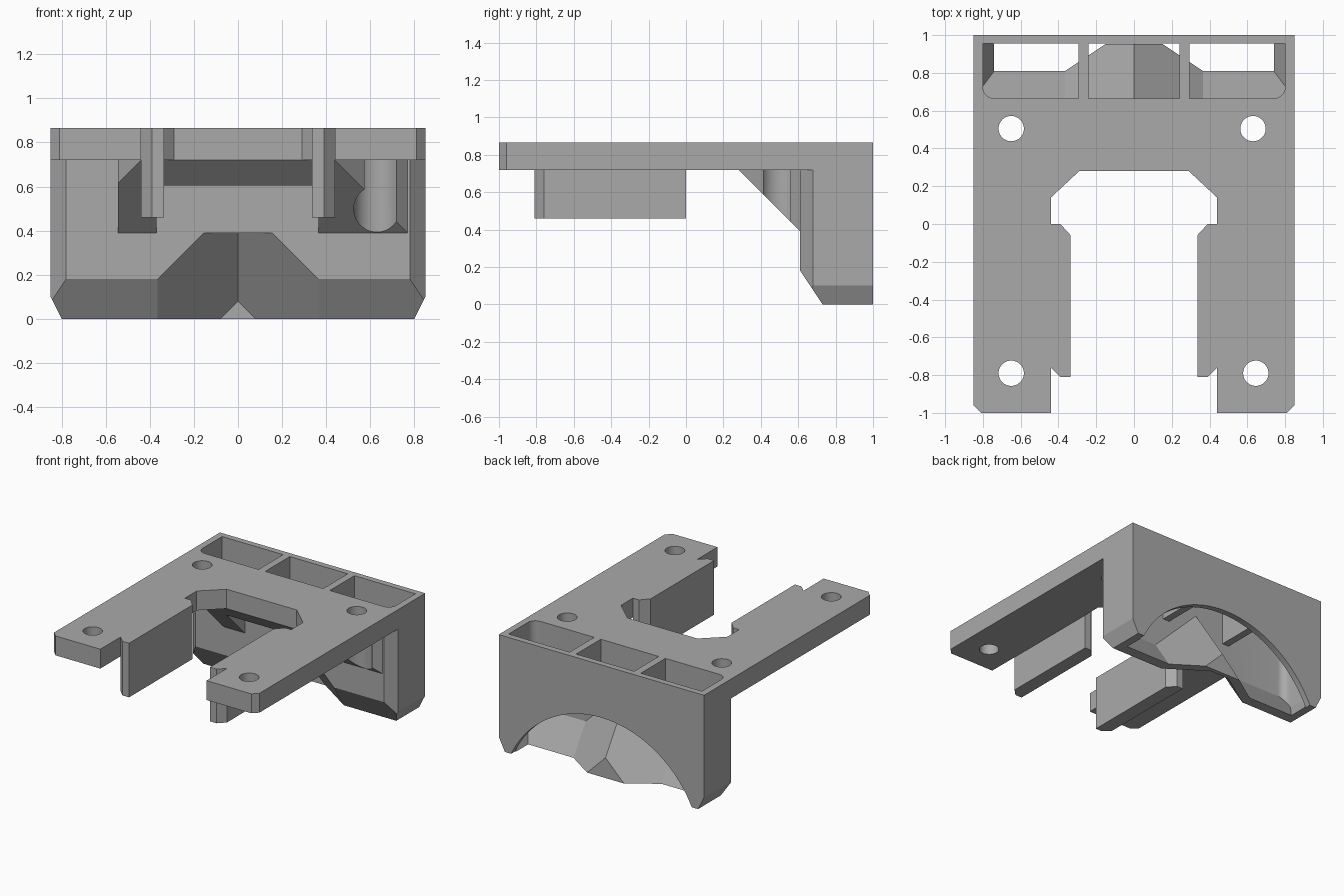
import bpy
import bmesh
import math

cube = bpy.data.objects.get("Cube")
if cube:
    bpy.data.objects.remove(cube, do_unlink=True)

grey = bpy.data.materials.new("plain grey")
grey.use_nodes = True
GREY = (0.4, 0.4, 0.4, 1)
grey.diffuse_color = GREY
grey.node_tree.nodes["Principled BSDF"].inputs["Base Color"].default_value = GREY


def finish(name, bm):
    bmesh.ops.recalc_face_normals(bm, faces=bm.faces)
    mesh = bpy.data.meshes.new(name)
    bm.to_mesh(mesh)
    bm.free()
    mesh.materials.append(grey)
    ob = bpy.data.objects.new(name, mesh)
    bpy.context.collection.objects.link(ob)
    return ob


def prism(name, pts, lo, hi, axis="z"):
    """Extrude a 2D profile along one axis."""
    place = {"x": lambda a, b, t: (t, a, b),
             "y": lambda a, b, t: (a, t, b),
             "z": lambda a, b, t: (a, b, t)}[axis]
    bm = bmesh.new()
    low = [bm.verts.new(place(a, b, lo)) for a, b in pts]
    high = [bm.verts.new(place(a, b, hi)) for a, b in pts]
    bm.faces.new(low)
    bm.faces.new(high)
    n = len(pts)
    for i in range(n):
        j = (i + 1) % n
        bm.faces.new((low[i], low[j], high[j], high[i]))
    return finish(name, bm)


def box(name, x0, x1, y0, y1, z0, z1):
    return prism(name, [(x0, y0), (x1, y0), (x1, y1), (x0, y1)], z0, z1)


def disc(cx, cy, r, n=48):
    return [(cx + r * math.cos(2 * math.pi * i / n),
             cy + r * math.sin(2 * math.pi * i / n)) for i in range(n)]


def mirrored(half):
    """Complete a profile given its +x half."""
    return half + [(-x, y) for x, y in reversed(half)]


def combine(target, tool, operation="DIFFERENCE"):
    mod = target.modifiers.new("combine", "BOOLEAN")
    mod.operation = operation
    mod.solver = "EXACT"
    mod.object = tool
    bpy.context.view_layer.update()
    graph = bpy.context.evaluated_depsgraph_get()
    mesh = bpy.data.meshes.new_from_object(target.evaluated_get(graph))
    target.modifiers.clear()
    target.data = mesh
    bpy.data.objects.remove(tool, do_unlink=True)


def valley(name, top, y0, y1, base=-0.1, slope=1.5):
    """Gabled wedge whose ridge falls toward the back."""
    bm = bmesh.new()
    rings = []
    for y in (y0, y1):
        peak = top - slope * (y - 0.61)
        half = peak - base
        rings.append([bm.verts.new(p) for p in
                      ((-half, y, base), (half, y, base), (0, y, peak))])
    a, b = rings
    bm.faces.new(a)
    bm.faces.new(b)
    for i in range(3):
        j = (i + 1) % 3
        bm.faces.new((a[i], a[j], b[j], b[i]))
    return finish(name, bm)


def bottom_slope(name, y_foot):
    """Sloped wedge under the front wall, reaching z = 0 at y_foot."""
    return prism(name, [(y_foot + 0.1, -0.15), (0.4, -0.15),
                        (0.4, 1.5 * (y_foot - 0.4))], -1, 1, "x")


# Mounting plate with its U-shaped opening
bracket = prism("mounting_bracket", mirrored([
    (0.29, 0.28), (0.44, 0.14), (0.44, 0), (0.39, 0), (0.335, -0.06),
    (0.335, -0.81), (0.39, -0.81), (0.44, -0.76), (0.44, -1),
    (0.81, -1), (0.85, -0.96), (0.85, 1)]), 0.72, 0.865)

# Guide rails below the plate
for s in (1, -1):
    rail = prism("guide_rail", [(s * x, y) for x, y in (
        (0.335, -0.81), (0.39, -0.81), (0.44, -0.76), (0.44, 0),
        (0.39, 0), (0.335, -0.06))], 0.46, 0.8)
    combine(bracket, rail, "UNION")

# Rear housing with bevelled lower edges
housing = prism("rear_housing", mirrored(
    [(0.78, 0.61), (0.85, 0.68), (0.85, 1)]), 0, 0.8)
combine(housing, bottom_slope("front_bevel", 0.73))
for s in (1, -1):
    combine(housing, prism("side_bevel", [
        (s * 0.75, -0.1), (s * 0.9, -0.1), (s * 0.9, 0.2)], 0.5, 1.1, "y"))
combine(housing, valley("front_valley", 0.545, 0.5, 0.92))

# Sloped brace between plate and housing
brace = prism("brace", [(-0.44, 0.28), (0.44, 0.28), (0.77, 0.61),
                        (0.77, 0.63), (-0.545, 0.63), (-0.545, 0.385)], 0.39, 0.76)
combine(brace, prism("brace_slope", [(0.1, 0.9), (0.1, 0.2), (0.8, 0.2)], -1, 1, "x"))
combine(brace, box("brace_gap", -0.37, 0.365, 0.1, 0.61, 0.2, 0.605))
combine(brace, prism("screw_clearance", disc(0.63, 0.502, 0.105), 0.2, 0.72))
combine(housing, brace, "UNION")
# keep the brace out of the plate opening
combine(bracket, housing, "UNION")

# Hollow inside the housing
corner = [(0.74 + 0.06 * math.sin(a), 0.725 - 0.06 * math.cos(a))
          for a in (math.pi / 2 * i / 6 for i in range(7))]
hollow = prism("hollow", mirrored(corner + [(0.8, 0.955)]), -0.05, 1)
combine(hollow, bottom_slope("inner_slope", 0.81))
combine(hollow, valley("inner_valley", 0.665, 0.5, 1.1))
for s in (1, -1):
    combine(hollow, prism("inner_side", [
        (s * 0.69, -0.1), (s * 0.9, -0.1), (s * 0.9, 0.32)], 0.5, 1.1, "y"))
    combine(hollow, box("rib", *sorted((s * 0.24, s * 0.295)), 0.5, 1.1, 0.45, 1.1))
combine(bracket, hollow)

# Arch through the rear wall
combine(bracket, prism("arch", disc(0, -0.36, 0.83, 128), 0.952, 1.1, "y"))

# Screw holes
for x, y in ((-0.65, 0.505), (0.63, 0.505), (-0.65, -0.79), (0.645, -0.79)):
    combine(bracket, prism("screw_hole", disc(x, y, 0.067), 0.6, 1))

bpy.ops.object.select_all(action="DESELECT")
bracket.select_set(True)
bpy.context.view_layer.objects.active = bracket
bpy.ops.object.shade_smooth_by_angle(angle=math.radians(20))
